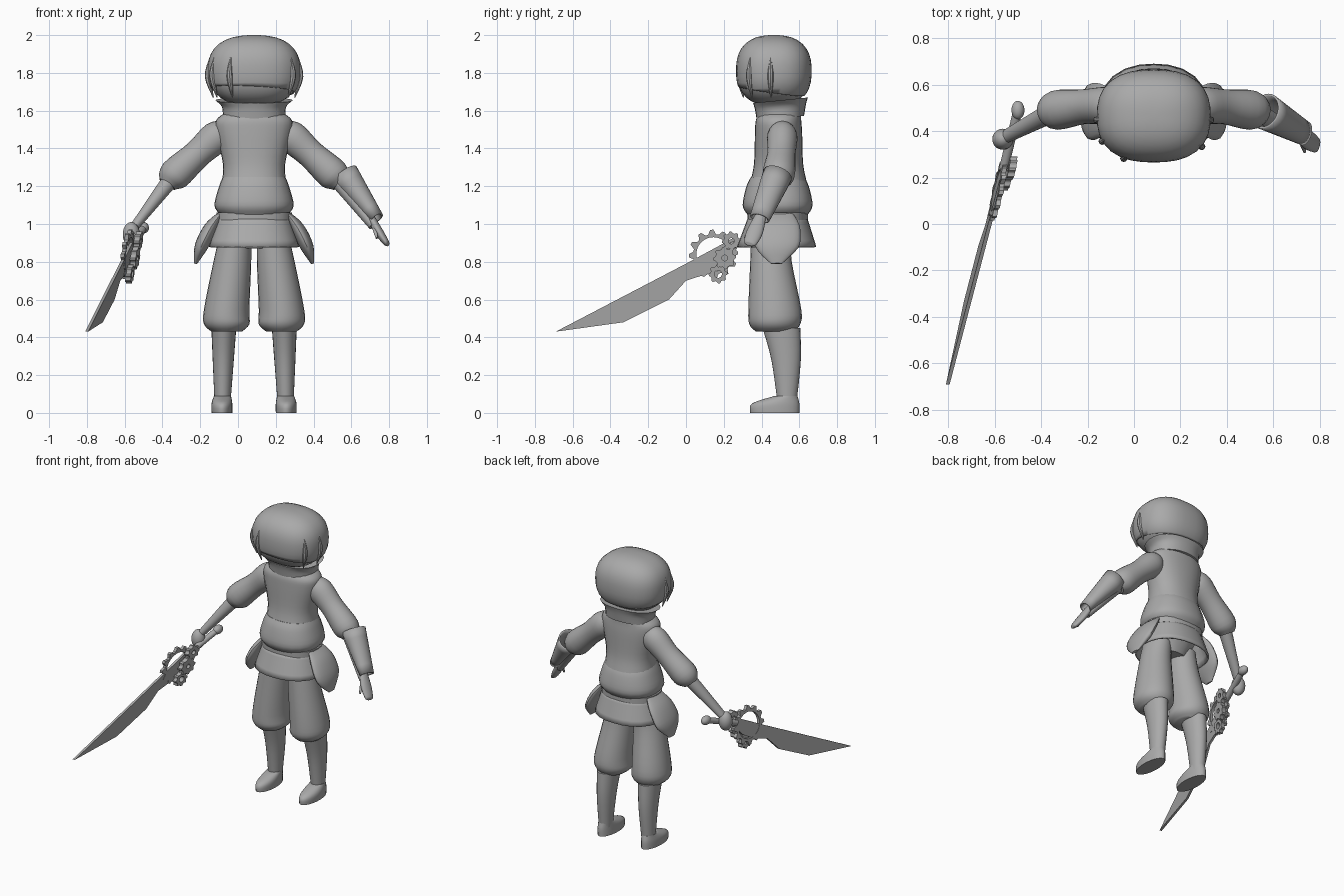
import bpy, bmesh, math
from mathutils import Vector

cube = bpy.data.objects.get("Cube")
if cube:
    bpy.data.objects.remove(cube, do_unlink=True)

BODY_X = 0.085      # body centre line; part coordinates are measured from it
made = []

grey = bpy.data.materials.new("plain grey")
grey.use_nodes = True
grey.diffuse_color = (0.4, 0.4, 0.4, 1)
grey.node_tree.nodes["Principled BSDF"].inputs["Base Color"].default_value = grey.diffuse_color


def finish(name, bm, shell=0):
    bmesh.ops.recalc_face_normals(bm, faces=bm.faces)
    mesh = bpy.data.meshes.new(name)
    bm.to_mesh(mesh)
    bm.free()
    mesh.materials.append(grey)
    ob = bpy.data.objects.new(name, mesh)
    ob.location.x = BODY_X
    bpy.context.collection.objects.link(ob)
    if shell:
        modifier = ob.modifiers.new("shell", "SOLIDIFY")
        modifier.thickness = shell
    made.append(ob)


def rounded(direction, power):
    """Push a direction out to the unit superellipsoid."""
    length = sum(abs(c) ** power for c in direction) ** (1 / power)
    return Vector(direction) / length


def ball(centre, size, power=2):
    bm = bmesh.new()
    bmesh.ops.create_uvsphere(bm, u_segments=32, v_segments=20, radius=1)
    for v in bm.verts:
        v.co = Vector(centre) + rounded(v.co, power) * Vector(size)
    return bm


def spline(rows, steps=4):
    """Smooth the hand-placed rows into a denser run of rows."""
    rows = [Vector(row) for row in rows]
    padded = [rows[0]] + rows + [rows[-1]]
    dense = []
    for before, start, end, after in zip(padded, padded[1:], padded[2:], padded[3:]):
        leave, arrive = (end - before) / 2, (after - start) / 2
        for i in range(steps):
            t = i / steps
            ease = t * t * (3 - 2 * t)
            dense.append(start.lerp(end, ease) + leave * t * (1 - t) ** 2 - arrive * t * t * (1 - t))
    return dense + [rows[-1]]


def tube(rows, mirror=1, level=False, power=2, sides=24, caps=True):
    """Skin rings along rows of (x, y, z, width radius, depth radius)."""
    bm = bmesh.new()
    rows = spline(rows)
    centres = [Vector((row[0] * mirror, row[1], row[2])) for row in rows]
    rings = []
    for i, row in enumerate(rows):
        along = Vector((0, 0, 1))
        if not level:
            along = centres[min(i + 1, len(rows) - 1)] - centres[max(i - 1, 0)]
            along.normalize()
        depth = Vector((0, 1, 0))
        depth = (depth - along * depth.dot(along)).normalized()
        width = depth.cross(along)
        ring = []
        for k in range(sides):
            angle = math.tau * k / sides
            c, s = rounded((math.cos(angle), math.sin(angle)), power)
            ring.append(bm.verts.new(centres[i] + width * c * row[3] + depth * s * row[4]))
        rings.append(ring)
    for lower, upper in zip(rings, rings[1:]):
        bridge(bm, lower, upper)
    if caps:
        bm.faces.new(rings[0])
        bm.faces.new(rings[-1])
    return bm


def bridge(bm, a, b):
    for k in range(len(a)):
        j = (k + 1) % len(a)
        bm.faces.new((a[k], a[j], b[j], b[k]))


def torso_part(name, rows, shell=0):
    """Level rings on the centre line from rows of (y, z, width, depth)."""
    finish(name, tube([(0, *row) for row in rows], level=True, power=2.3, caps=not shell), shell)


# head and hair cap, cut along a slanted fringe line
HEAD, HEAD_SIZE = Vector((0, .465, 1.81)), Vector((.245, .2, .19))
finish("head", ball(HEAD, HEAD_SIZE * .97, 2.5))
hair = ball(HEAD, HEAD_SIZE, 2.5)
bmesh.ops.bisect_plane(hair, geom=hair.verts[:] + hair.edges[:] + hair.faces[:],
                       plane_co=(0, .27, 1.73), plane_no=(.05, .14, 1), clear_inner=True)
finish("hair_cap", hair, shell=.012)

# hair locks around the sides of the face
for i, degrees in enumerate((-175, -149, -120, -38, -5)):
    angle = math.radians(degrees)
    spot = rounded((math.cos(angle), math.sin(angle), 0), 2.5) * HEAD_SIZE
    lock = []
    for drop, pull, radius in ((.07, .95, .004), (-.03, 1, .016), (-.14, .88, .003)):
        at = HEAD + spot * pull
        lock.append((at.x, at.y, at.z + drop, radius, radius))
    finish(f"hair_lock_{i}", tube(lock, sides=8))

# flared collar, vest with a puffed hem, belt and open skirt
collar = tube([(0, .5, 1.56, .165, .125), (0, .5, 1.62, .17, .135), (0, .5, 1.655, .205, .145)],
              level=True, power=2.3)
for v in collar.verts:
    v.co.z += (v.co.y - .5) * .1
finish("collar", collar)
torso_part("vest", [(.49, 1.22, .17, .15), (.49, 1.32, .165, .13), (.49, 1.48, .2, .125),
                    (.49, 1.55, .2, .12), (.5, 1.59, .15, .11)])
torso_part("vest_hem", [(.485, 1.05, .18, .16), (.485, 1.1, .21, .185),
                        (.485, 1.2, .185, .165), (.485, 1.25, .165, .14)])
torso_part("belt", [(.485, 1.02, .2, .16), (.485, 1.06, .2, .16)])
torso_part("skirt", [(.485, 1.04, .19, .155), (.48, .88, .24, .21)], shell=.012)
torso_part("hips", [(.455, .87, .1, .09), (.48, 1.03, .18, .15)])

# legs and arms
for mirror, side in ((1, "left"), (-1, "right")):
    finish(f"{side}_hip_flap", tube([
        (.18, .49, 1.05, .015, .08), (.23, .49, .98, .035, .115),
        (.28, .48, .88, .035, .115), (.31, .48, .79, .008, .03)], mirror))
    finish(f"{side}_trouser", tube([
        (.1, .45, .93, .085, .105), (.115, .45, .8, .1, .11), (.145, .47, .55, .12, .14),
        (.145, .47, .47, .12, .135), (.145, .47, .43, .08, .1)], mirror, level=True))
    finish(f"{side}_calf", tube([
        (.16, .505, .45, .066, .1), (.163, .53, .28, .056, .078),
        (.167, .535, .05, .042, .05)], mirror, level=True))
    finish(f"{side}_foot", tube([
        (.17, .47, 0, .055, .13), (.17, .475, .05, .055, .125),
        (.167, .53, .09, .045, .06)], mirror, level=True))
    finish(f"{side}_sleeve", tube([
        (.15, .51, 1.49, .06, .06), (.2, .51, 1.46, .085, .08), (.3, .505, 1.37, .075, .075),
        (.42, .49, 1.26, .085, .085), (.46, .48, 1.21, .05, .05)], mirror))
    finish(f"{side}_forearm", tube([
        (.43, .485, 1.25, .045, .045), (.63, .38, .99, .024, .03)], mirror))

# left bracer and open hand
finish("left_bracer", tube([(.48, .485, 1.26, .077, .08), (.65, .39, 1.03, .038, .054)],
                           caps=False), shell=.01)
finish("left_hand", tube([(.615, .395, 1.04, .02, .03), (.66, .365, .96, .023, .043),
                          (.7, .34, .9, .016, .034), (.71, .335, .89, .005, .015)]))
finish("left_thumb", tube([(.635, .36, .99, .014, .014), (.65, .31, .925, .006, .006)]))

# right fist
finish("right_fist", ball((-.65, .365, .945), (.045, .045, .065)))


def on_blade(y, z, off=0):
    """Point on the slanted plane the sword lies in."""
    return (-.8 + .2 * y + .12 * z + off, y, z)


def plate(name, outline, thick):
    bm = bmesh.new()
    near, far = [[bm.verts.new(on_blade(y, z, off)) for y, z in outline]
                 for off in (-thick / 2, thick / 2)]
    bm.faces.new(near)
    bm.faces.new(far)
    bridge(bm, near, far)
    finish(name, bm)


def gear(name, y, z, radius, hole, teeth, off, thick):
    """Toothed ring lying parallel to the blade."""
    bm = bmesh.new()
    loops = []
    for face, is_rim in ((-1, True), (1, True), (1, False), (-1, False)):
        loop = []
        for k in range(teeth * 4):
            tooth = radius if k % 4 < 2 else radius * .82
            reach = tooth if is_rim else hole
            angle = math.tau * k / (teeth * 4)
            loop.append(bm.verts.new(on_blade(y + reach * math.cos(angle), z + reach * math.sin(angle),
                                              off + face * thick / 2)))
        loops.append(loop)
    for a, b in zip(loops, loops[1:] + loops[:1]):
        bridge(bm, a, b)
    finish(name, bm)


# sword
finish("sword_grip", tube([(*on_blade(.24, .885), .02, .02), (*on_blade(.5, .985), .02, .02)]))
finish("sword_pommel", ball(on_blade(.49, .98), (.028, .04, .03)))
plate("sword_blade", [(-.69, .43), (-.33, .48), (-.09, .6), (0, .7), (.11, .735),
                      (.2, .79), (.27, .87), (.25, .925), (0, .79)], thick=.016)
gear("guard_ring", .145, .84, .13, .09, teeth=12, off=0, thick=.02)
gear("upper_gear", .24, .91, .05, .015, teeth=8, off=.03, thick=.03)
gear("middle_gear", .205, .82, .06, .015, teeth=8, off=.03, thick=.03)
gear("lower_gear", .17, .735, .05, .02, teeth=8, off=.02, thick=.03)

# smooth rounded surfaces, keep hard edges
bpy.ops.object.select_all(action="DESELECT")
for ob in made:
    ob.select_set(True)
bpy.context.view_layer.objects.active = made[0]
bpy.ops.object.shade_smooth_by_angle(angle=math.radians(40))
